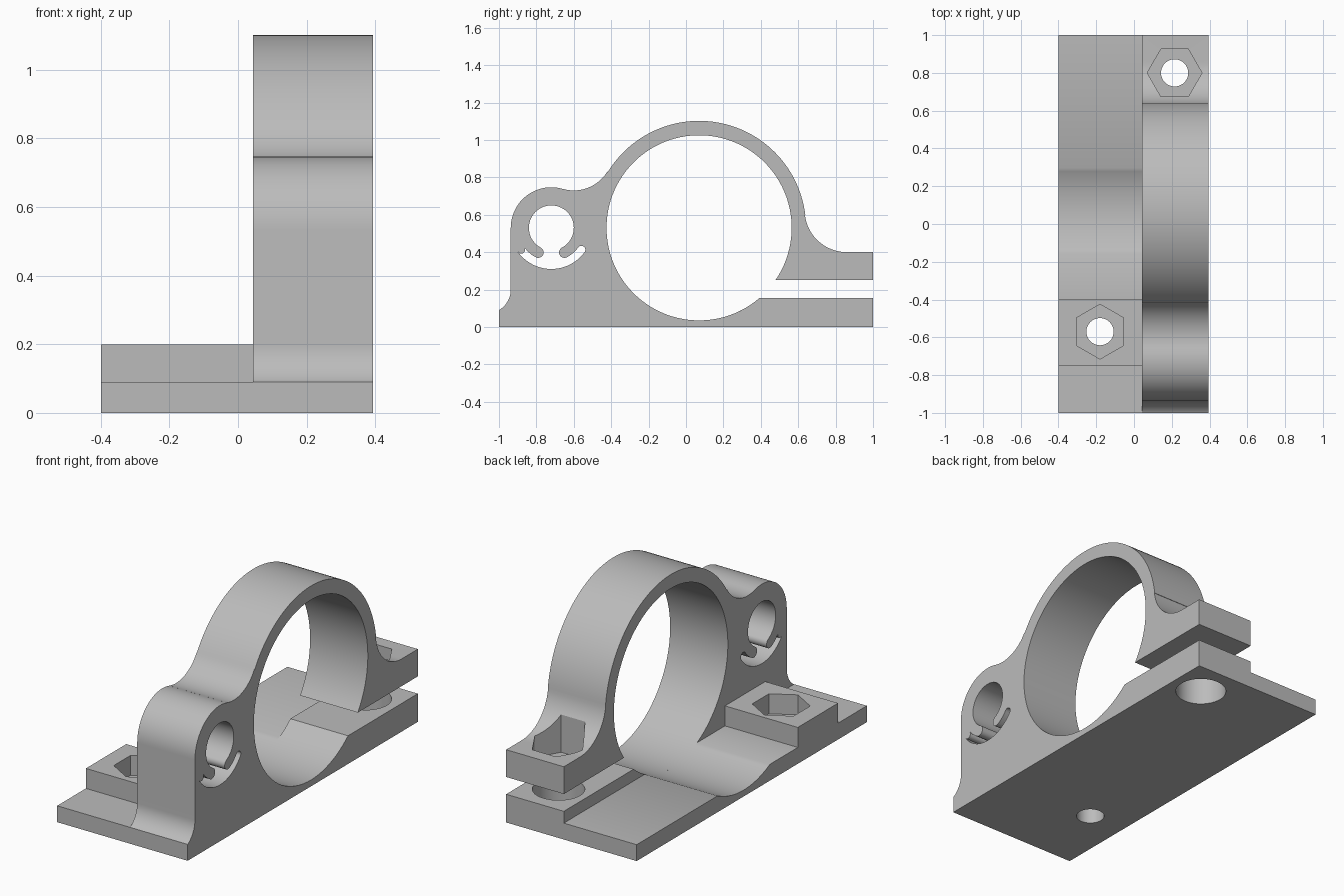
import bpy, bmesh
from math import sin, cos, radians, degrees, sqrt, asin, atan2

cube = bpy.data.objects.get("Cube")
if cube:
    bpy.data.objects.remove(cube, do_unlink=True)

grey = bpy.data.materials.new("light_grey")
grey.use_nodes = True
colour = (0.5, 0.5, 0.5, 1)
grey.diffuse_color = colour
grey.node_tree.nodes["Principled BSDF"].inputs["Base Color"].default_value = colour


def arc(centre, r, start, end, steps=16):
    """Points on an arc, angles in degrees."""
    turn = (end - start) / steps
    return [(centre[0] + r * cos(radians(start + turn * i)),
             centre[1] + r * sin(radians(start + turn * i))) for i in range(steps + 1)]


def angle(a, b):
    return degrees(atan2(b[1] - a[1], b[0] - a[0]))


def prism(name, outline, low, high, along="x"):
    """Extrude an outline: (y, z) along x, or (x, y) along z."""
    bm = bmesh.new()
    place = (lambda p, d: (d, *p)) if along == "x" else (lambda p, d: (*p, d))
    clean = [p for i, p in enumerate(outline)
             if abs(p[0] - outline[i - 1][0]) + abs(p[1] - outline[i - 1][1]) > 1e-4]
    face = bm.faces.new([bm.verts.new(place(p, low)) for p in clean])
    top = bmesh.ops.extrude_face_region(bm, geom=[face])["geom"]
    shift = place((0, 0), high - low)
    bmesh.ops.translate(bm, vec=shift, verts=[v for v in top if isinstance(v, bmesh.types.BMVert)])
    bmesh.ops.recalc_face_normals(bm, faces=bm.faces)
    mesh = bpy.data.meshes.new(name)
    bm.to_mesh(mesh)
    bm.free()
    mesh.materials.append(grey)
    obj = bpy.data.objects.new(name, mesh)
    bpy.context.collection.objects.link(obj)
    return obj


def finish(obj, cutters):
    """Cut the holes, then smooth the curved faces."""
    bpy.ops.object.select_all(action="DESELECT")
    obj.select_set(True)
    bpy.context.view_layer.objects.active = obj
    for cutter in cutters:
        mod = obj.modifiers.new("hole", "BOOLEAN")
        mod.operation, mod.solver, mod.object = "DIFFERENCE", "EXACT", cutter
        bpy.ops.object.modifier_apply(modifier=mod.name)
    for cutter in cutters:
        bpy.data.objects.remove(cutter, do_unlink=True)
    bpy.ops.object.shade_smooth_by_angle(angle=radians(30))


def cutter(name, centre, r, low, high, sides=48, turn=0):
    return prism(name, arc(centre, r, turn, turn + 360, sides)[:-1], low, high, "z")


# Shared sizes
LEFT, SPLIT, RIGHT = -0.4, 0.043, 0.394
PLATE = 0.09
ring, bore, rim = (0.07, 0.53), 0.495, 0.572
boss, boss_r = (-0.72, 0.53), 0.217


def bore_angle(z):
    return degrees(asin((z - ring[1]) / bore))


# Clamp body: boss, split ring and two flanges in one profile
valley, valley_r = (-0.6, 0.94), 0.21
sweep, sweep_r = (0.86, 0.626), 0.226
foot, foot_r = (-1.065, 0.2), 0.128
slot_low, slot_high = 0.155, 0.25
profile = [(-1, 0), (-1, PLATE)]
profile += arc(foot, foot_r, -59, 0, 10)
profile += arc(boss, boss_r, 180, angle(boss, valley), 24)
profile += arc(valley, valley_r, angle(valley, boss) % 360, angle(valley, ring) % 360, 20)
profile += arc(ring, rim, angle(ring, valley), angle(ring, sweep), 56)
profile += arc(sweep, sweep_r, angle(sweep, ring) % 360, 270, 20)
profile += [(1, 0.4), (1, slot_high)]
profile += arc(ring, bore, bore_angle(slot_high), 360 + bore_angle(slot_low), 96)
profile += [(1, slot_low), (1, 0)]
body = prism("clamp_body", profile, SPLIT, RIGHT)

# Boss opening: round hole joined to a curved slot between two rounded tips
hole_r, clip_r, slot_r = 0.12, 0.178, 0.22
tip_mid, tip_r = (hole_r + clip_r) / 2, (clip_r - hole_r) / 2
end_mid, end_r = (clip_r + slot_r) / 2, (slot_r - clip_r) / 2
TIP, END = 28, 54


def on_boss(r, a):
    return arc(boss, r, a, a, 1)[0]


opening = arc(boss, hole_r, TIP - 90, 270 - TIP, 48)
a = 270 - TIP
opening += arc(on_boss(tip_mid, a), tip_r, a + 180, a, 10)
opening += arc(boss, clip_r, a, 270 - END, 10)
a = 270 - END
opening += arc(on_boss(end_mid, a), end_r, a, a - 180, 10)[::1] and \
    arc(on_boss(end_mid, a), end_r, a + 180, a + 180 - 180 - 360, 10)[:1]
opening += arc(on_boss(end_mid, a), end_r, a - 180, a - 360, 10)
opening += arc(boss, slot_r, a, 270 + END, 30)
a = 270 + END
opening += arc(on_boss(end_mid, a), end_r, a, a + 180, 10)
opening += arc(boss, clip_r, a, 270 + TIP, 10)
a = 270 + TIP
opening += arc(on_boss(tip_mid, a), tip_r, a, a - 180 + 360, 10)[:1]
opening += arc(on_boss(tip_mid, a), tip_r, a, a - 180, 10)

bolt = (0.215, 0.8)
finish(body, [
    prism("boss_opening", opening, 0, 0.5),
    cutter("clamp_nut_pocket", bolt, 0.145, 0.29, 0.8, 6),
    cutter("clamp_bolt_hole", bolt, 0.072, 0.2, 0.5),
    cutter("clamp_head_hole", bolt, 0.131, -0.1, 0.2),
])

# Base plate with raised mounting block and the same bore scooped out
outline = [(-1, 0), (-1, PLATE), (-0.75, PLATE), (-0.75, 0.2), (-0.4, 0.2), (-0.4, PLATE)]
outline += arc(ring, bore, 180 - bore_angle(PLATE), 360 + bore_angle(PLATE), 24)
outline += [(1, PLATE), (1, 0)]
plate = prism("base_plate", outline, LEFT, SPLIT)
mount = (-0.18, -0.57)
finish(plate, [
    cutter("mount_nut_pocket", mount, 0.145, 0.09, 0.4, 6, 30),
    cutter("mount_bolt_hole", mount, 0.072, -0.1, 0.3),
])
